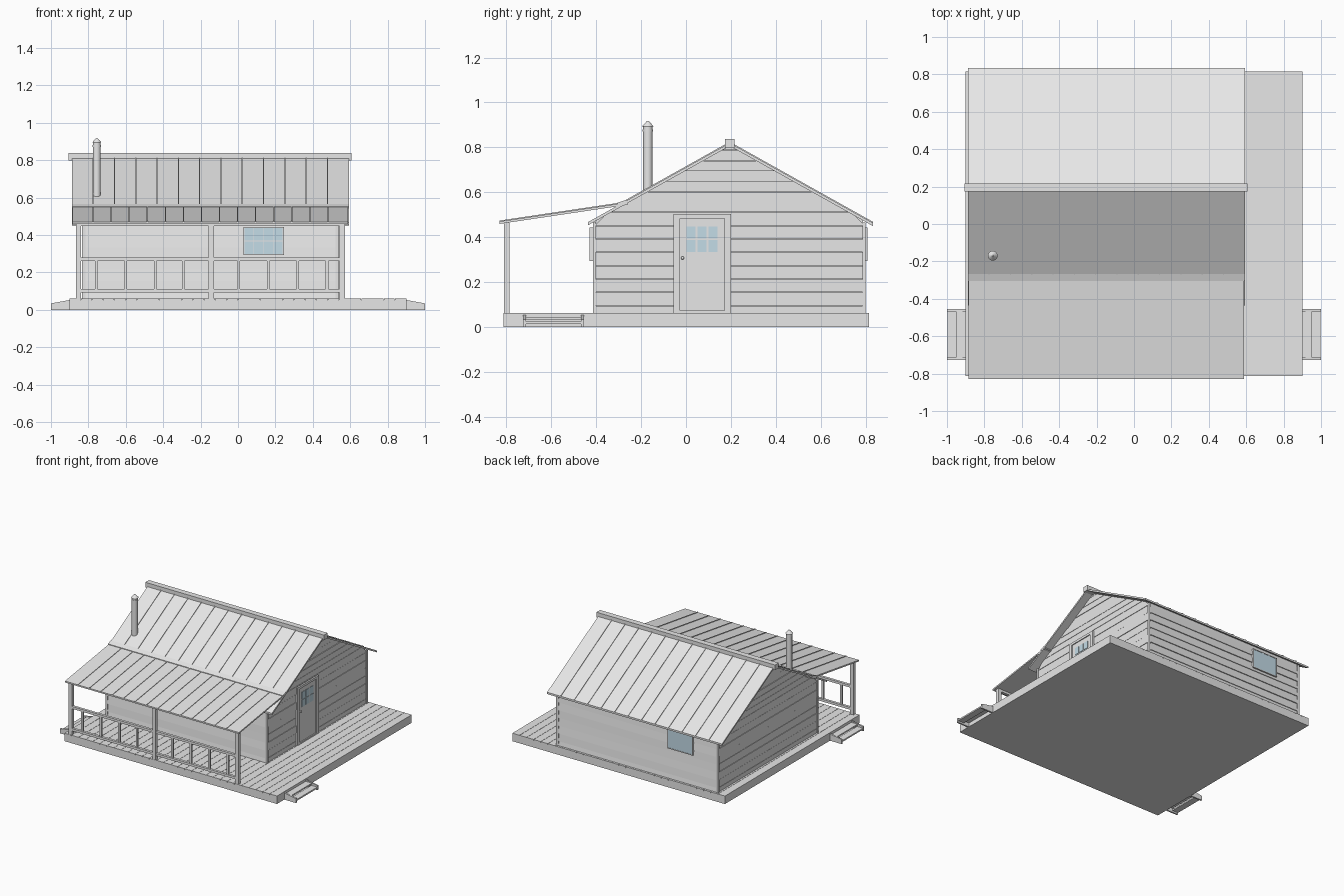
import bpy, bmesh, math, random

if "Cube" in bpy.data.objects:
    bpy.data.objects.remove(bpy.data.objects["Cube"])

random.seed(4)


def material(name, rgb):
    m = bpy.data.materials.new(name)
    m.diffuse_color = (*rgb, 1)
    m.use_nodes = True
    m.node_tree.nodes["Principled BSDF"].inputs["Base Color"].default_value = m.diffuse_color
    return m


GREY = material("light grey", (0.8, 0.8, 0.8))
GLASS = material("pale blue glass", (0.58, 0.75, 0.84))


def make(name, solids, mat=GREY):
    """Solids are (axis, profile points, start, end) extrusions along x or y."""
    bm = bmesh.new()
    for axis, pts, a, b in solids:
        rings = []
        for t in (a, b):
            rings.append([bm.verts.new((t, u, v) if axis == 'x' else (u, t, v)) for u, v in pts])
        n = len(pts)
        bm.faces.new(rings[0])
        bm.faces.new(rings[1][::-1])
        for i in range(n):
            j = (i + 1) % n
            bm.faces.new((rings[0][j], rings[0][i], rings[1][i], rings[1][j]))
    bmesh.ops.recalc_face_normals(bm, faces=bm.faces)
    me = bpy.data.meshes.new(name)
    bm.to_mesh(me)
    bm.free()
    me.materials.append(mat)
    ob = bpy.data.objects.new(name, me)
    bpy.context.collection.objects.link(ob)
    return ob


def box(x0, x1, y0, y1, z0, z1):
    return ('x', [(y0, z0), (y1, z0), (y1, z1), (y0, z1)], x0, x1)


def slab(p, q, lo, hi, x0, x1):
    """Sloping sheet from p to q in the yz plane, between two vertical offsets."""
    return ('x', [(p[0], p[1] + lo), (q[0], q[1] + lo), (q[0], q[1] + hi), (p[0], p[1] + hi)], x0, x1)


# main measurements
WX0, WX1, WY0, WY1 = -0.825, 0.53, -0.409, 0.795
CY, SLOPE, RIDGE, DECK = 0.195, 0.559, 0.82, 0.061
RX0, RX1 = -0.888, 0.593


def roof_z(y):
    return RIDGE - SLOPE * abs(y - CY)


# platform with deck boards
make("platform", [box(-0.9, 0.9, -0.814, 0.815, 0, 0.053)])
make("deck_boards", [box(-0.9 + 0.06 * i, -0.9 + 0.06 * (i + 1) - (0.002 if i < 29 else 0),
                         -0.814, 0.815, 0.05, DECK) for i in range(30)])

# steps at both ends of the porch
for s, side in ((1, "right"), (-1, "left")):
    prof = [(s * 0.9, 0), (s * 1.0, 0), (s * 1.0, 0.034), (s * 0.9, 0.052)]
    make(side + "_step_stringers", [('y', prof, -0.726, -0.714), ('y', prof, -0.467, -0.455)])
    make(side + "_step_treads", [
        box(*sorted((s * 0.9, s * 0.952)), -0.714, -0.467, 0.03, 0.041),
        box(*sorted((s * 0.948, s * 0.998)), -0.714, -0.467, 0.012, 0.023)])

# cabin core
i = 0.006
top = roof_z(WY1) - 0.01
make("cabin_core", [('x', [(WY0 + i, 0.05), (WY1 - i, 0.05), (WY1 - i, top), (CY, 0.81), (WY0 + i, top)],
                     WX0 + i, WX1 - i)])


# lapped siding boards, each leaning out at its lower edge
def lap(z0, z1, wall, out):
    o = 0.004 + random.uniform(-0.001, 0.002)
    return [(wall - out * 0.008, z0), (wall + out * o, z0), (wall - out * 0.002, z1), (wall - out * 0.008, z1)]


long_boards, gable_boards = [], []
z = 0.0355
while z < 0.79:
    h = 0.0595 if z < 0.5 else 0.046
    z0, z1 = max(z, DECK), min(z + h, 0.81)
    if z < 0.45:
        zt = min(z1, 0.475)
        long_boards += [('x', lap(z0, zt, WY0, -1), WX0, WX1), ('x', lap(z0, zt, WY1, 1), WX0, WX1)]
    w = [min(0.602, (0.814 - q) / SLOPE) for q in (z0, z1 - 0.002)]
    pts = [(CY - w[0], z0), (CY + w[0], z0), (CY + w[1], z1 - 0.002), (CY - w[1], z1 - 0.002)]
    d = random.uniform(0, 0.004)
    gable_boards += [('x', pts, WX0 - d, WX0 + 0.008), ('x', pts, WX1 - 0.008, WX1 + d)]
    z += h
make("long_wall_siding", long_boards)
make("gable_siding", gable_boards)

# corner trim
make("corner_trim", [box(x, x + 0.018, y, y + 0.014, DECK, 0.465)
                     for x in (WX0 - 0.008, WX1 - 0.01) for y in (WY0 - 0.006, WY1 - 0.008)])

# main roof sheets, both slopes, with raised seams
ridge = (CY, RIDGE)
eaves = [(CY - 0.631, roof_z(CY - 0.631)), (CY + 0.638, roof_z(CY + 0.638))]
make("main_roof", [slab(ridge, e, -0.014, 0, RX0, RX1) for e in eaves])
make("main_roof_seams", [slab(ridge, e, -0.002, 0.005, x - 0.003, x + 0.003)
                         for e in (eaves[1], (-0.27, roof_z(-0.27)))
                         for x in [-0.775 + 0.114 * k for k in range(12)]])
make("ridge_cap", [box(-0.906, 0.606, 0.173, 0.217, 0.798, 0.837)])

# porch roof with seams and flashing
p0, p1 = (-0.83, 0.47), (-0.26, 0.555)
make("porch_roof", [slab(p0, p1, -0.011, 0, RX0 + 0.004, RX1 - 0.004)])
make("porch_roof_seams", [slab(p0, (-0.3, 0.549), -0.002, 0.004, x - 0.003, x + 0.003)
                          for x in [-0.775 + 0.0966 * k for k in range(14)]])
make("roof_flashing", [slab((-0.305, 0.549), (-0.268, 0.562), -0.004, 0.004, RX0, RX1)])

# porch posts, beam and railing
posts = [-0.853, -0.143, 0.558]
make("porch_posts", [box(x - 0.014, x + 0.014, -0.812, -0.787, DECK, 0.464) for x in posts])
make("porch_beam", [box(-0.866, 0.572, -0.809, -0.789, 0.448, 0.466)])
make("railings", [box(-0.86, 0.565, -0.809, -0.789, a, b) for a, b in ((0.262, 0.28), (0.092, 0.11))])
make("balusters", [box(x - 0.007, x + 0.007, -0.806, -0.793, 0.10, 0.27)
                   for x in (-0.757, -0.60, -0.443, -0.293, 0.005, 0.162, 0.319, 0.476)])


def window(name, x0, x1, z0, z1, y, out, depth, columns):
    """Window on a long wall, facing out (-1 front, +1 back)."""
    def yb(a, b):
        return sorted((y + out * a, y + out * b))
    f = 0.006
    make(name + "_frame", [box(x0, x1, *yb(-0.01, depth - 0.006), z0, z1)] +
         [box(a, b, *yb(0, depth), z0, z1) for a, b in ((x0, x0 + f), (x1 - f, x1))] +
         [box(x0, x1, *yb(0, depth), a, b) for a, b in ((z0, z0 + f), (z1 - f, z1))])
    make(name + "_glass", [box(x0 + f, x1 - f, *yb(depth - 0.006, depth - 0.002), z0 + f, z1 - f)], GLASS)
    if columns:
        zm = (z0 + z1) / 2
        bars = [x0 + (x1 - x0) * k / columns for k in range(1, columns)]
        make(name + "_muntins", [box(b - 0.002, b + 0.002, *yb(depth - 0.005, depth), z0, z1) for b in bars] +
             [box(x0, x1, *yb(depth - 0.005, depth), zm - 0.002, zm + 0.002)])


window("front_window", 0.03, 0.245, 0.293, 0.442, WY0, -1, 0.022, 4)
window("back_window", -0.622, -0.407, 0.293, 0.442, WY1, 1, 0.013, 0)

# door with frame, six panes and knob on the right wall
make("door_frame", [box(WX1 - 0.01, WX1 + 0.014, a, b, c, d) for a, b, c, d in (
    (-0.055, -0.027, DECK, 0.502), (0.172, 0.2, DECK, 0.502),
    (-0.055, 0.2, 0.484, 0.502), (-0.055, 0.2, DECK, 0.072))])
make("door", [box(WX1 - 0.01, WX1 + 0.007, -0.027, 0.172, 0.07, 0.487)])
make("door_panes", [box(WX1 + 0.005, WX1 + 0.010, 0.003 + 0.049 * c, 0.042 + 0.049 * c,
                        0.333 + 0.06 * r, 0.387 + 0.06 * r)
                    for c in range(3) for r in range(2)], GLASS)
bpy.ops.mesh.primitive_uv_sphere_add(segments=12, ring_count=8, radius=0.007,
                                     location=(WX1 + 0.014, -0.015, 0.307))
knob = bpy.context.object
knob.name = "door_knob"
knob.data.materials.append(GREY)
bpy.ops.object.shade_smooth()


# stove pipe with conical cap
def turned(name, r0, r1, z0, z1):
    bpy.ops.mesh.primitive_cone_add(vertices=20, radius1=r0, radius2=r1, depth=z1 - z0,
                                    location=(-0.755, -0.17, (z0 + z1) / 2))
    ob = bpy.context.object
    ob.name = name
    ob.data.materials.append(GREY)
    bpy.ops.object.shade_smooth_by_angle(angle=math.radians(35))


turned("stove_pipe", 0.021, 0.021, 0.56, 0.893)
turned("pipe_collar", 0.023, 0.023, 0.87, 0.88)
turned("pipe_cap", 0.026, 0.004, 0.893, 0.918)
